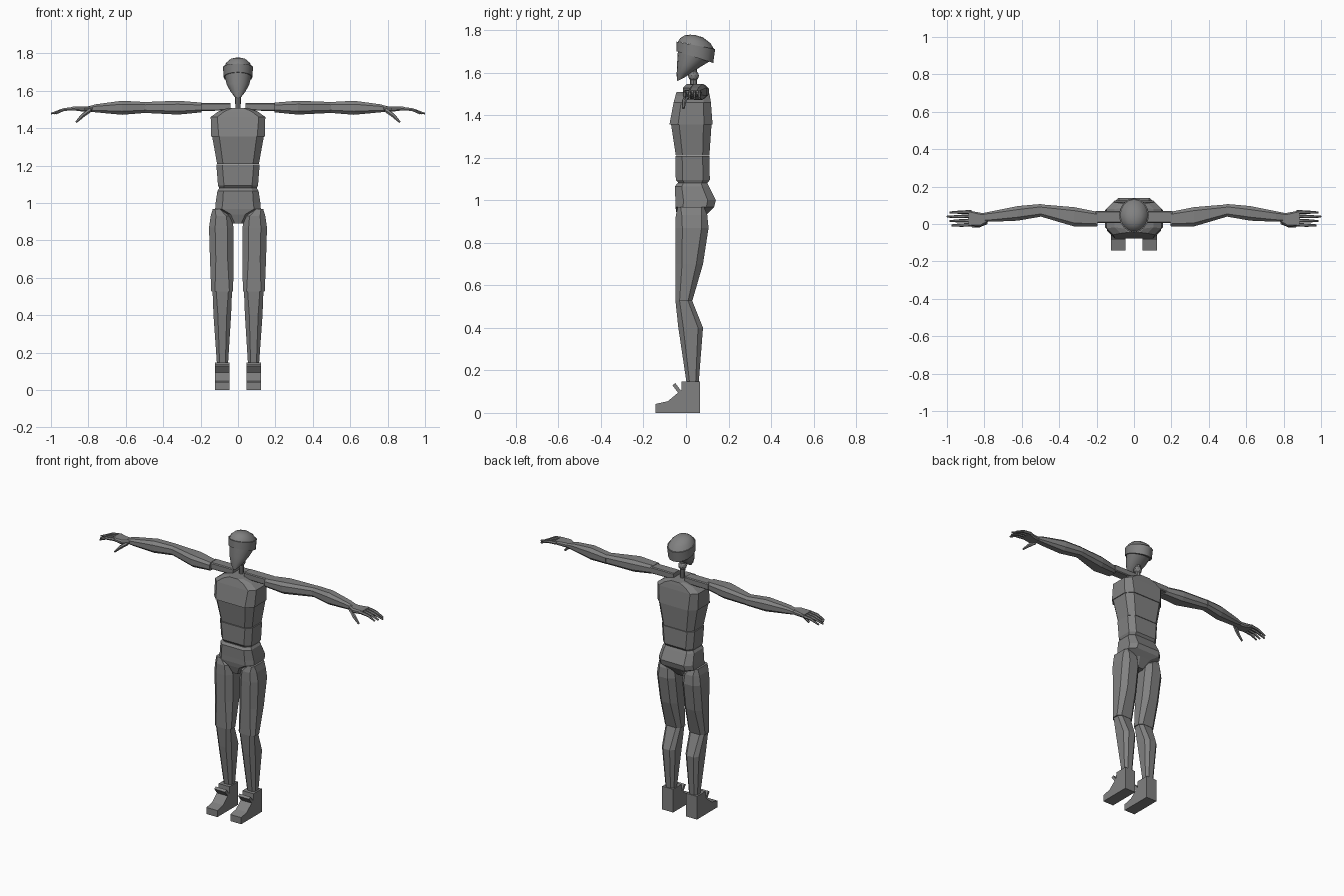
import bpy, bmesh, math
from mathutils import Vector

cube = bpy.data.objects.get("Cube")
if cube:
    bpy.data.objects.remove(cube, do_unlink=True)

grey = bpy.data.materials.new("mid grey")
grey.use_nodes = True
colour = (0.22, 0.22, 0.22, 1)
grey.diffuse_color = colour
grey.node_tree.nodes["Principled BSDF"].inputs["Base Color"].default_value = colour


def finish(name, bm):
    bmesh.ops.recalc_face_normals(bm, faces=bm.faces)
    mesh = bpy.data.meshes.new(name)
    bm.to_mesh(mesh)
    bm.free()
    mesh.materials.append(grey)
    obj = bpy.data.objects.new(name, mesh)
    bpy.context.collection.objects.link(obj)
    return obj


def skin(name, rings):
    """Join rings of points with quads and close both ends."""
    bm = bmesh.new()
    loops = [[bm.verts.new(p) for p in ring] for ring in rings]
    for low, high in zip(loops, loops[1:]):
        for i in range(len(low)):
            j = (i + 1) % len(low)
            bm.faces.new((low[i], low[j], high[j], high[i]))
    bm.faces.new(loops[0])
    bm.faces.new(loops[-1])
    return finish(name, bm)


def octagon(a0, a1, b0, b1, cut):
    """Rectangle with cut corners."""
    c = cut * min(a1 - a0, b1 - b0)
    return [(a0 + c, b0), (a1 - c, b0), (a1, b0 + c), (a1, b1 - c),
            (a1 - c, b1), (a0 + c, b1), (a0, b1 - c), (a0, b0 + c)]


def upright(name, sections, cut=0.22, side=1):
    """Sections along z: (z, x0, x1, y0, y1)."""
    return skin(name, [[(side * x, y, z) for x, y in octagon(*box, cut)]
                       for z, *box in sections])


def sideways(name, sections, cut=0.25, side=1):
    """Sections along x: (x, y0, y1, z0, z1)."""
    return skin(name, [[(side * x, y, z) for y, z in octagon(*box, cut)]
                       for x, *box in sections])


def trunk(name, sections, cut=0.2):
    """Symmetric sections: (z, half width, y0, y1)."""
    return upright(name, [(z, -w, w, y0, y1) for z, w, y0, y1 in sections], cut)


def rod(name, points, radii, sides=6):
    """Tapered rod through a few points."""
    rings = []
    for i, p in enumerate(points):
        ahead = Vector(points[min(i + 1, len(points) - 1)])
        behind = Vector(points[max(i - 1, 0)])
        turn = (ahead - behind).to_track_quat('Z', 'Y')
        ring = []
        for k in range(sides):
            a = math.tau * k / sides
            spoke = Vector((math.cos(a), math.sin(a), 0)) * radii[i]
            ring.append(Vector(p) + turn @ spoke)
        rings.append(ring)
    return skin(name, rings)


def extrude_profile(name, profile, x0, x1, side):
    """Side profile (y, z) given width along x."""
    return skin(name, [[(side * x, y, z) for y, z in profile] for x in (x0, x1)])


def head_part(name, sections, sides=16):
    """Tilted ovals: (z front, z back, y front, y back, half width)."""
    rings = []
    for zf, zb, yf, yb, w in sections:
        ring = []
        for k in range(sides):
            a = math.tau * k / sides
            t = (1 - math.cos(a)) / 2
            ring.append((w * math.sin(a), yf + (yb - yf) * t, zf + (zb - zf) * t))
        rings.append(ring)
    obj = skin(name, rings)
    bpy.ops.object.select_all(action='DESELECT')
    obj.select_set(True)
    bpy.context.view_layer.objects.active = obj
    bpy.ops.object.shade_smooth_by_angle(angle=math.radians(35))


# Head: face, band and skull cap
head_part("face", [
    (1.56, 1.575, -.042, -.01, .015), (1.59, 1.595, -.044, .02, .038),
    (1.64, 1.625, -.042, .065, .06), (1.705, 1.655, -.038, .115, .072)])
head_part("head_band", [
    (1.70, 1.645, -.045, .128, .077), (1.745, 1.71, -.044, .137, .08)])
head_part("skull_cap", [
    (1.745, 1.71, -.038, .132, .074), (1.762, 1.738, -.027, .115, .063),
    (1.775, 1.765, -.005, .08, .04), (1.778, 1.776, .02, .045, .012)])

# Neck
rod("neck", [(0, .035, 1.49), (0, .035, 1.55), (0, .035, 1.64)],
    [.012, .016, .018], 8)
bm = bmesh.new()
bmesh.ops.create_icosphere(bm, subdivisions=2, radius=.026)
bmesh.ops.translate(bm, verts=bm.verts, vec=(0, .035, 1.585))
finish("neck_ball", bm)

# Torso blocks
trunk("chest", [(1.355, .143, -.078, .125), (1.46, .146, -.058, .117),
                (1.49, .105, -.05, .112), (1.508, .05, -.045, .108)])
trunk("ribs", [(1.21, .112, -.048, .11), (1.355, .138, -.07, .12)])
trunk("abdomen", [(1.08, .1, -.035, .1), (1.095, .107, -.048, .112),
                  (1.207, .116, -.05, .11)])
trunk("waist_core", [(1.06, .08, -.03, .08), (1.1, .08, -.03, .08)])
trunk("pelvis", [(.89, .028, -.03, .06), (.94, .065, -.045, .105),
                 (.968, .122, -.05, .132), (1.0, .12, -.05, .14),
                 (1.065, .11, -.052, .108), (1.08, .1, -.04, .1)])

for label, side in (("left", 1), ("right", -1)):
    # Leg
    upright(label + "_thigh", [
        (.528, .026, .143, -.05, .03), (.7, .024, .15, -.05, .08),
        (.87, .024, .155, -.05, .106), (.93, .034, .146, -.048, .1),
        (.968, .085, .135, -.038, .085)], .25, side)
    upright(label + "_calf", [
        (.145, .053, .113, .002, .06), (.4, .037, .131, -.036, .08),
        (.53, .032, .136, -.05, .028)], .25, side)

    # Foot with a slanted plate over the instep
    extrude_profile(label + "_foot", [
        (.065, 0), (.065, .148), (-.02, .148), (-.022, .108),
        (-.085, .055), (-.143, .042), (-.143, 0)], .046, .123, side)
    extrude_profile(label + "_instep_plate", [
        (-.05, .14), (-.064, .13), (-.034, .09), (-.02, .1)], .046, .123, side)

    # Arm
    sideways(label + "_shoulder", [
        (.04, .005, .07, 1.495, 1.535), (.205, .005, .07, 1.492, 1.535)], .12, side)
    sideways(label + "_upper_arm", [
        (.195, -.012, .065, 1.485, 1.537), (.32, -.013, .09, 1.473, 1.547),
        (.5, .04, .105, 1.482, 1.54)], .25, side)
    sideways(label + "_forearm", [
        (.495, .04, .107, 1.482, 1.54), (.62, .018, .096, 1.472, 1.547),
        (.76, .012, .068, 1.485, 1.528), (.8, .015, .06, 1.49, 1.517)], .25, side)

    # Hand and fingers
    sideways(label + "_palm", [
        (.775, .015, .058, 1.494, 1.516), (.82, -.014, .06, 1.488, 1.517),
        (.885, -.01, .072, 1.496, 1.516)], .3, side)
    for i, reach in enumerate((.975, .985, 1, .985)):
        y = -.004 + .023 * i
        rod(f"{label}_finger_{i + 1}", [
            (side * .87, y, 1.506), (side * .93, y - .002, 1.5),
            (side * reach, y - .003, 1.478)], [.01, .009, .005])
    rod(label + "_thumb", [
        (side * .79, .01, 1.498), (side * .83, -.008, 1.468),
        (side * .866, -.012, 1.432)], [.012, .011, .006])
